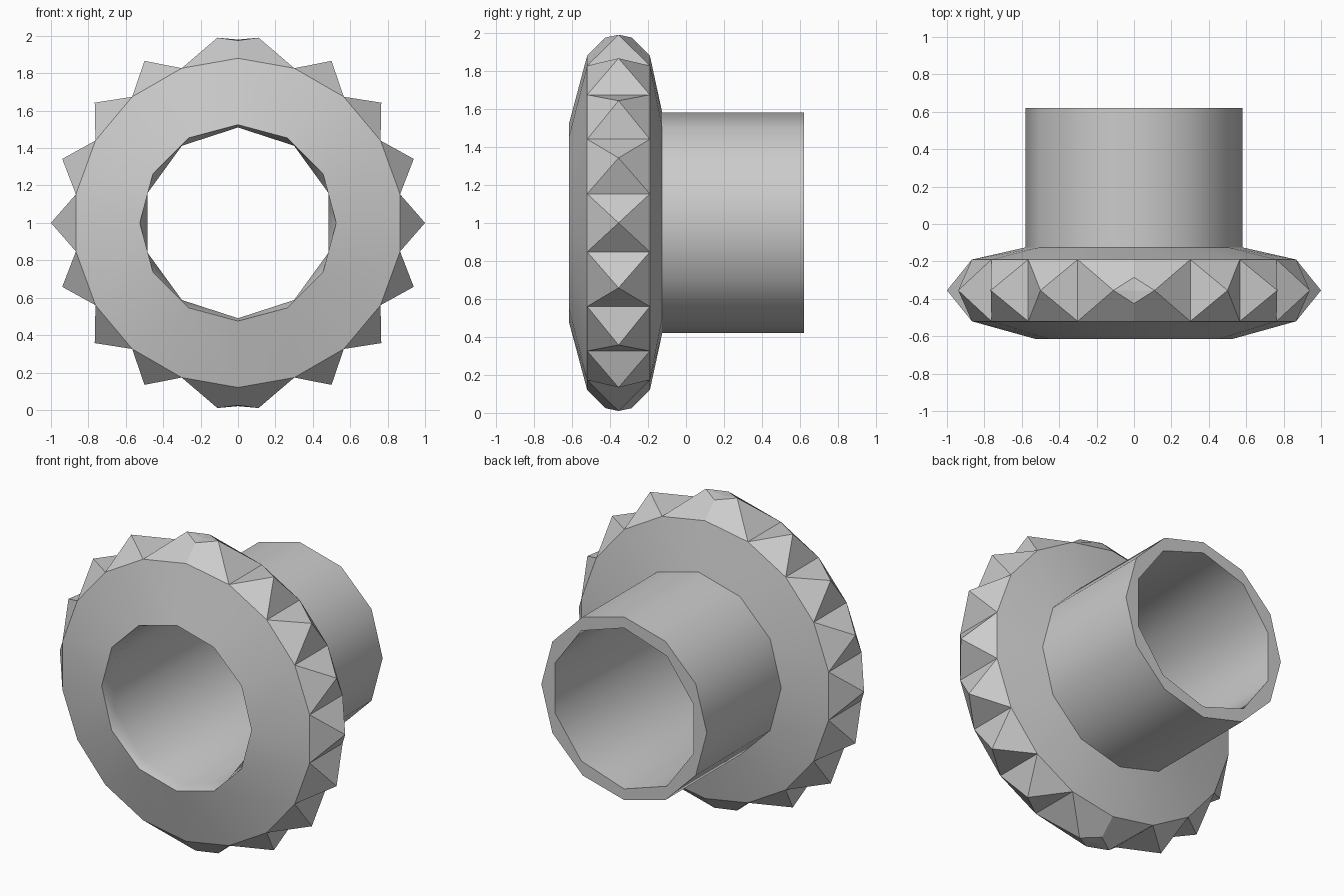
import bpy, bmesh
from math import cos, sin, pi, radians
from mathutils import Vector

cube = bpy.data.objects.get("Cube")
if cube:
    bpy.data.objects.remove(cube, do_unlink=True)

# One plain grey for the whole model
grey = bpy.data.materials.new("plain_grey")
grey.use_nodes = True
colour = (0.6, 0.6, 0.6, 1)
grey.diffuse_color = colour
grey.node_tree.nodes["Principled BSDF"].inputs["Base Color"].default_value = colour

CENTRE_Z = 1.0
FRONT, BACK = -0.52, -0.19      # toothed band limits along y
MID = (FRONT + BACK) / 2
RIM = 0.88


def point(radius, angle, y):
    return Vector((radius * cos(angle), y, CENTRE_Z + radius * sin(angle)))


def ring(bm, sides, radius, y):
    """Ring of vertices around the y axis, starting at the top."""
    return [bm.verts.new(point(radius, pi / 2 + 2 * pi * i / sides, y))
            for i in range(sides)]


def bridge(bm, a, b):
    """Join two rings, even when their numbers of sides differ."""
    n, m = len(a), len(b)
    if n == m:
        for i in range(n):
            j = (i + 1) % n
            bm.faces.new((a[i], a[j], b[j], b[i]))
        return
    i = j = 0
    while i < n or j < m:
        if j == m or (i < n and (i + 1) / n <= (j + 1) / m):
            bm.faces.new((a[i % n], a[(i + 1) % n], b[j % m]))
            i += 1
        else:
            bm.faces.new((a[i % n], b[(j + 1) % m], b[j % m]))
            j += 1


def finish(bm, name, smooth_angle=None):
    mesh = bpy.data.meshes.new(name)
    bm.to_mesh(mesh)
    bm.free()
    obj = bpy.data.objects.new(name, mesh)
    mesh.materials.append(grey)
    bpy.context.collection.objects.link(obj)
    if smooth_angle:
        bpy.ops.object.select_all(action="DESELECT")
        obj.select_set(True)
        bpy.context.view_layer.objects.active = obj
        bpy.ops.object.shade_smooth_by_angle(angle=radians(smooth_angle))
    return obj


# Hollow hub: front cone, bore, tube end, tube wall, back cone
bm = bmesh.new()
profile = [(18, RIM, FRONT), (12, 0.525, -0.615), (10, 0.51, -0.545),
           (10, 0.51, 0.62), (12, 0.58, 0.62), (12, 0.58, -0.125),
           (18, RIM, BACK)]
rings = [ring(bm, *p) for p in profile]
for a, b in zip(rings, rings[1:]):
    bridge(bm, a, b)
bridge(bm, rings[-1], rings[0])          # band beneath the teeth
bmesh.ops.recalc_face_normals(bm, faces=bm.faces)
finish(bm, "hub_and_tube", 38)

# Pyramid teeth, one on each flat of the band
bm = bmesh.new()
for k in range(18):
    if k * 20 in (80, 100, 260, 280):
        continue
    mid = radians(20 * k)
    lo, hi = mid - radians(10), mid + radians(10)
    base = [bm.verts.new(point(RIM, t, y)) for t, y in
            ((lo, FRONT), (hi, FRONT), (hi, BACK), (lo, BACK))]
    tip = bm.verts.new(point(1.0, mid, MID))
    for i in range(4):
        bm.faces.new((base[i], base[(i + 1) % 4], tip))
bmesh.ops.recalc_face_normals(bm, faces=bm.faces)
finish(bm, "teeth")

# Merged double tooth at the top and the bottom
for name, up in (("top_double_tooth", 1), ("bottom_double_tooth", -1)):
    bm = bmesh.new()

    def vert(x, y, height):
        return bm.verts.new((x, y, CENTRE_Z + up * height))

    side_x, side_h = RIM * cos(radians(70)), RIM * sin(radians(70))
    root_f, root_b = vert(0, FRONT, RIM), vert(0, BACK, RIM)
    crest_f, crest_b = vert(0, MID - 0.07, 0.975), vert(0, MID + 0.07, 0.975)
    saddle = vert(0, MID, 0.98)
    for s in (1, -1):
        tip = vert(0.11 * s, MID, 0.99)
        corner_f = vert(side_x * s, FRONT, side_h)
        corner_b = vert(side_x * s, BACK, side_h)
        for face in ((corner_f, corner_b, tip),
                     (corner_f, tip, crest_f, root_f),
                     (corner_b, root_b, crest_b, tip),
                     (tip, saddle, crest_f), (tip, crest_b, saddle)):
            bm.faces.new(face)
    bmesh.ops.recalc_face_normals(bm, faces=bm.faces)
    # An open shell: make sure it faces outward
    if sum(f.normal.z * up * f.calc_area() for f in bm.faces) < 0:
        bmesh.ops.reverse_faces(bm, faces=bm.faces)
    finish(bm, name)
